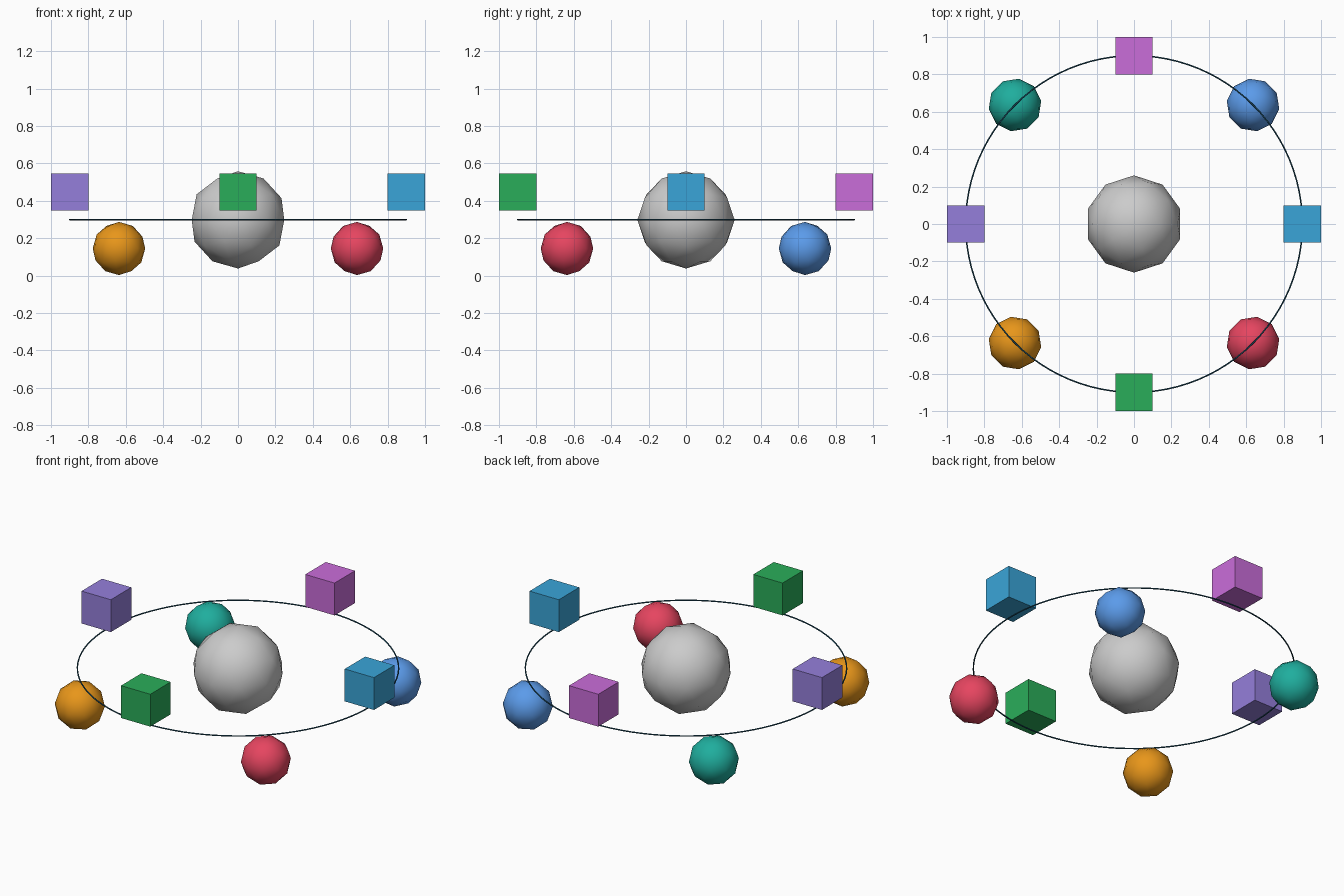
import bpy
from math import cos, sin, radians

if "Cube" in bpy.data.objects:
    bpy.data.objects.remove(bpy.data.objects["Cube"])

RING_R = 0.9      # orbit radius
RING_Z = 0.3      # orbit height


def linear(c):
    return c / 12.92 if c <= 0.04045 else ((c + 0.055) / 1.055) ** 2.4


def paint(obj, name, hex_code):
    mat = bpy.data.materials.new(name)
    rgb = [linear(int(hex_code[i:i + 2], 16) / 255) for i in (0, 2, 4)]
    mat.diffuse_color = (*rgb, 1)
    mat.use_nodes = True
    mat.node_tree.nodes["Principled BSDF"].inputs["Base Color"].default_value = mat.diffuse_color
    obj.data.materials.append(mat)


def ball(name, radius, loc, turn=0):
    bpy.ops.mesh.primitive_ico_sphere_add(subdivisions=2, radius=radius,
                                          location=loc, rotation=(0, 0, turn))
    obj = bpy.context.object
    obj.name = name
    bpy.ops.object.shade_smooth()
    return obj


# Central grey ball
ball("centre_ball", 0.26, (0, 0, 0.298))

# Thin orbit ring
bpy.ops.mesh.primitive_torus_add(major_radius=RING_R, minor_radius=0.004,
                                 major_segments=96, minor_segments=8,
                                 location=(0, 0, RING_Z))
ring = bpy.context.object
ring.name = "orbit_ring"
bpy.ops.object.shade_smooth()
paint(ring, "ring_blue", "1C4F66")

# Alternating cubes (above the ring) and balls (below it), anticlockwise from +x
parts = [
    ("sky", "3AA5D8"), ("blue", "5B9BEA"),
    ("magenta", "CA6DDA"), ("teal", "1FAE9E"),
    ("purple", "957FDB"), ("orange", "E8961A"),
    ("green", "2AAE5A"), ("red", "E64560"),
]
for i, (colour, code) in enumerate(parts):
    a = radians(45 * i)
    x, y = RING_R * cos(a), RING_R * sin(a)
    if i % 2 == 0:
        bpy.ops.mesh.primitive_cube_add(size=0.2, location=(x, y, 0.447))
        obj = bpy.context.object
        obj.name = colour + "_cube"
    else:
        obj = ball(colour + "_ball", 0.142, (x, y, 0.145), a)
    paint(obj, colour, code)
